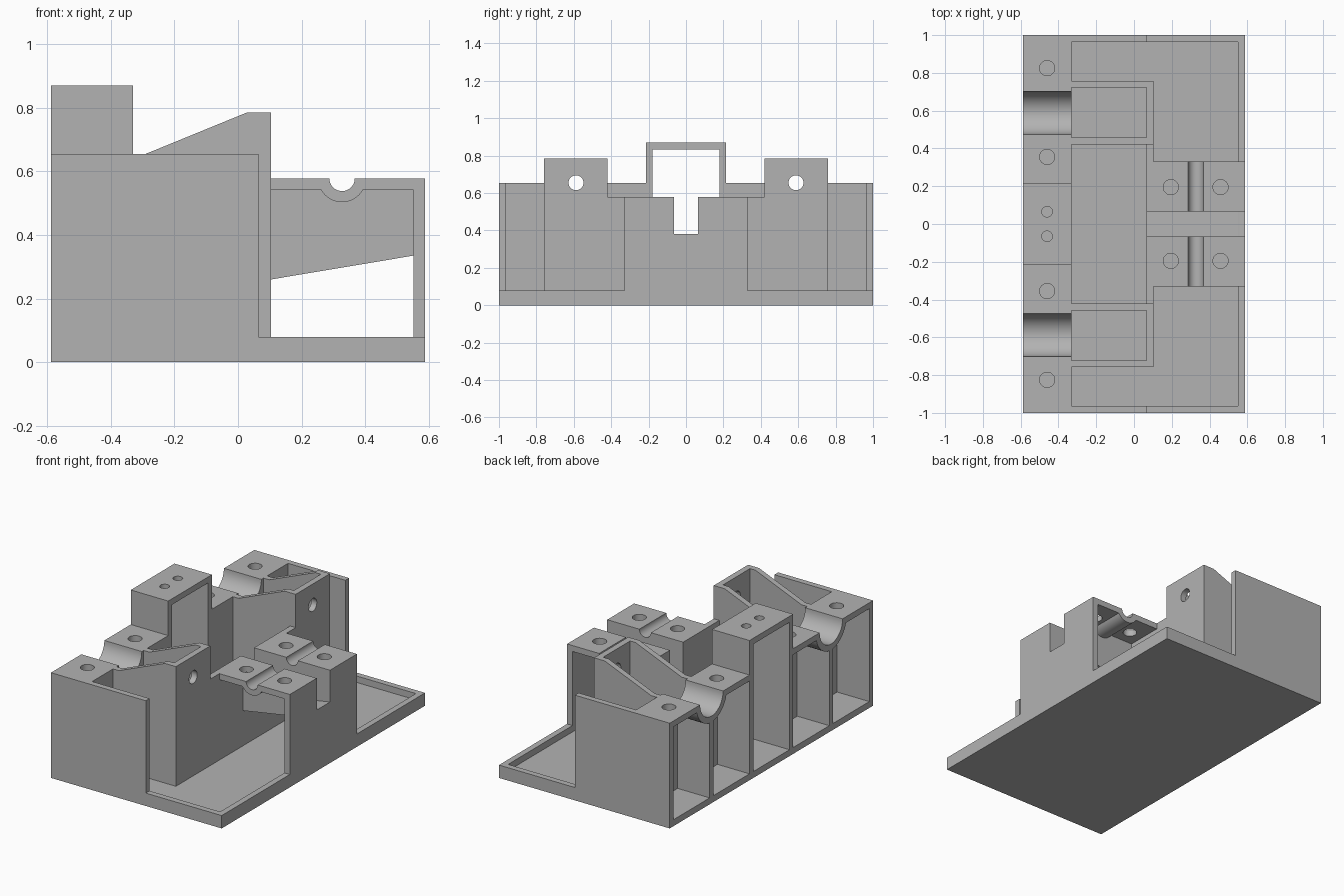
import bpy
import bmesh
from mathutils import Matrix, Vector

if "Cube" in bpy.data.objects:
    bpy.data.objects.remove(bpy.data.objects["Cube"])

grey = bpy.data.materials.new("plain_grey")
grey.use_nodes = True
grey.diffuse_color = (0.45, 0.45, 0.45, 1)
grey.node_tree.nodes["Principled BSDF"].inputs["Base Color"].default_value = (0.45, 0.45, 0.45, 1)

T = 0.037  # sheet thickness
BACK, SHELF, WALL, FRONT, END = -0.588, -0.33, 0.065, 0.103, 0.588
DECK, CRADLE, FLOOR = 0.655, 0.578, 0.04


def finish(name, bm):
    bmesh.ops.recalc_face_normals(bm, faces=bm.faces)
    mesh = bpy.data.meshes.new(name)
    bm.to_mesh(mesh)
    bm.free()
    mesh.materials.append(grey)
    obj = bpy.data.objects.new(name, mesh)
    bpy.context.collection.objects.link(obj)
    return obj


def box(name, x, y, z):
    bm = bmesh.new()
    bmesh.ops.create_cube(bm, size=1)
    for v in bm.verts:
        v.co = Vector([(r[0] + r[1]) / 2 + c * (r[1] - r[0]) for r, c in zip((x, y, z), v.co)])
    return finish(name, bm)


def slab(name, profile, y):
    """Extrude an x-z profile across a y range."""
    bm = bmesh.new()
    face = bm.faces.new([bm.verts.new((px, y[0], pz)) for px, pz in profile])
    out = bmesh.ops.extrude_face_region(bm, geom=[face])["geom"]
    bmesh.ops.translate(bm, vec=(0, y[1] - y[0], 0),
                        verts=[g for g in out if isinstance(g, bmesh.types.BMVert)])
    return finish(name, bm)


def rod(name, centre, radius, length, axis="Z"):
    turn = {"X": Matrix.Rotation(1.570796, 4, "Y"),
            "Y": Matrix.Rotation(1.570796, 4, "X"), "Z": Matrix()}[axis]
    bm = bmesh.new()
    bmesh.ops.create_cone(bm, cap_ends=True, segments=48, radius1=radius, radius2=radius,
                          depth=length, matrix=Matrix.Translation(centre) @ turn)
    return finish(name, bm)


def cut(obj, cutters):
    for c in cutters:
        c.hide_render = True
        mod = obj.modifiers.new("cut", "BOOLEAN")
        mod.operation, mod.solver, mod.object = "DIFFERENCE", "EXACT", c
    bpy.ops.object.select_all(action="DESELECT")
    obj.select_set(True)
    bpy.context.view_layer.objects.active = obj
    for mod in list(obj.modifiers):
        bpy.ops.object.modifier_apply(modifier=mod.name)
    bpy.ops.object.shade_smooth_by_angle()


def discard(cutters):
    for c in cutters:
        bpy.data.objects.remove(c)


# Base tray with a raised rim
box("base_floor", (BACK, END), (-1, 1), (0, FLOOR))
box("tray_end_rim", (END - T, END), (-1, 1), (0, 0.08))

# Tower, open at both ends
roof = box("tower_roof", (BACK, SHELF), (-0.215, 0.215), (0.833, 0.87))
pins = [rod("pin_cutter", (-0.46, y, 0.85), 0.028, 0.2) for y in (-0.065, 0.065)]
cut(roof, pins)
discard(pins)

# Sloping chute and the sills beneath its ends
slab("chute_floor", [(WALL, 0.254), (END, 0.342), (END, 0.38), (WALL, 0.292)], (-0.1, 0.1))
box("chute_inner_sill", (WALL, FRONT), (-0.065, 0.065), (0, 0.29))
box("chute_outer_sill", (END - T, END), (-0.065, 0.065), (0, 0.375))

for side, s in (("left", 1), ("right", -1)):
    def span(a, b):
        return tuple(sorted((s * a, s * b)))

    def name(part):
        return f"{part}_{side}"

    box(name("outer_wall"), (BACK, WALL), span(1 - T, 1), (0, DECK))
    box(name("tray_side_rim"), (WALL, END), span(1 - T, 1), (0, 0.08))
    box(name("tower_wall"), (BACK, SHELF), span(0.178, 0.215), (0, 0.87))

    # Rear shelf with screw holes and a large half-round cradle
    deck = box(name("rear_deck"), (BACK, SHELF), span(0.215, 1), (DECK - T, DECK))
    back = box(name("shelf_wall"), (SHELF - T, SHELF), span(0.215, 1), (0, DECK))
    divider = box(name("shelf_divider"), (BACK, SHELF), span(0.57, 0.607), (0, DECK))
    shell = rod(name("large_cradle"), ((BACK + SHELF) / 2, s * 0.588, DECK), 0.15, SHELF - BACK, "X")
    trough = rod("trough_cutter", (-0.46, s * 0.588, DECK), 0.113, 0.5, "X")
    above = box("top_cutter", (-0.8, 0), span(0.3, 0.9), (DECK, 1))
    holes = [rod("hole_cutter", (-0.46, s * y, DECK), 0.04, 0.2) for y in (0.355, 0.825)]
    cut(deck, [trough] + holes)
    cut(back, [trough])
    cut(divider, [trough])
    cut(shell, [above, trough])
    discard([trough, above] + holes)

    # Wedge-shaped open box
    wedge = [(SHELF, FLOOR / 2), (FRONT, FLOOR / 2), (FRONT, 0.785), (0.028, 0.785),
             (-0.29, DECK), (SHELF, DECK)]
    slab(name("wedge_outer_wall"), wedge, span(0.722, 0.758))
    slab(name("wedge_inner_wall"), wedge, span(0.42, 0.457))
    face = box(name("wedge_front_wall"), (WALL, FRONT), span(0.42, 0.758), (0, 0.785))
    shaft = [rod("shaft_cutter", (0.08, s * 0.588, DECK), 0.04, 0.3, "X")]
    cut(face, shaft)
    discard(shaft)

    # Middle bracket with a small half-round cradle and four screw holes
    box(name("bracket_inner_wall"), (WALL, FRONT), span(0.065, 0.42), (0, CRADLE))
    box(name("bracket_outer_wall"), (END - T, END), span(0.065, 0.33), (0, CRADLE))
    rail = slab(name("chute_wall"), [(FRONT, 0.26), (END - T, 0.335), (END - T, CRADLE),
                                     (FRONT, CRADLE)], span(0.065, 0.1))
    plate = box(name("bracket_plate"), (FRONT, END), span(0.065, 0.33), (CRADLE - T, CRADLE))
    shell = rod(name("small_cradle"), (0.327, s * 0.1975, CRADLE), 0.075, 0.265, "Y")
    groove = rod("groove_cutter", (0.327, s * 0.2, CRADLE), 0.04, 0.5, "Y")
    above = box("top_cutter", (0.2, 0.45), span(0, 0.5), (CRADLE, 0.8))
    holes = [rod("hole_cutter", (x, s * 0.195, CRADLE), 0.04, 0.2) for x in (0.195, 0.458)]
    cut(plate, [groove] + holes)
    cut(rail, [groove])
    cut(shell, [above, groove])
    discard([groove, above] + holes)
